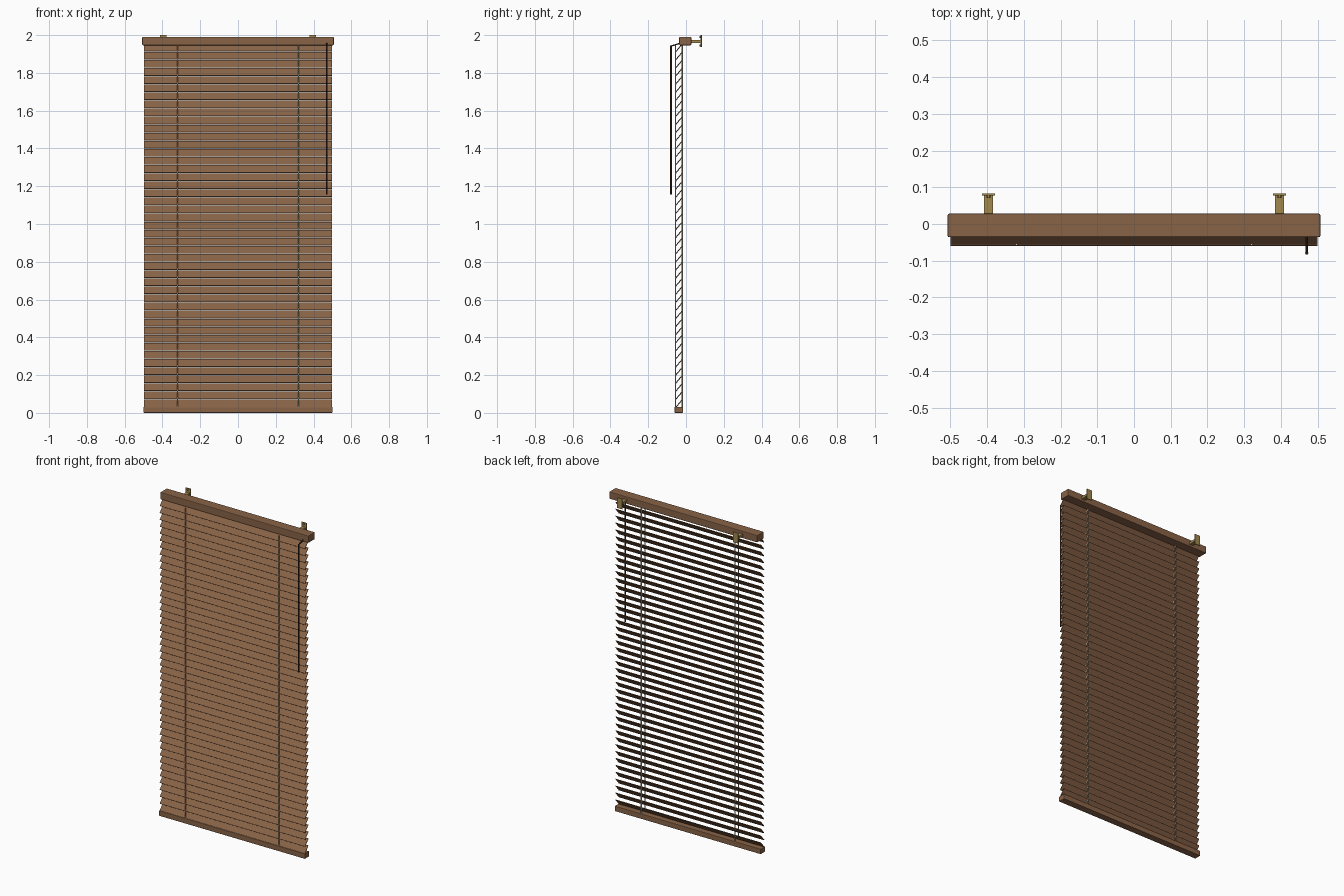
import bpy, math
from mathutils import Vector

if "Cube" in bpy.data.objects:
    bpy.data.objects.remove(bpy.data.objects["Cube"])


def material(name, rgb):
    m = bpy.data.materials.new(name)
    m.diffuse_color = (*rgb, 1)
    m.use_nodes = True
    m.node_tree.nodes["Principled BSDF"].inputs["Base Color"].default_value = m.diffuse_color
    return m


WOOD = material("wood", (0.25, 0.125, 0.063))
DARK = material("dark_wood", (0.05, 0.028, 0.018))
BRASS = material("brass", (0.36, 0.25, 0.08))
CORD = material("cord", (0.62, 0.56, 0.42))


def box(name, center, size, mat, bevel=0.0, tilt=0.0):
    bpy.ops.mesh.primitive_cube_add(size=1, location=center)
    o = bpy.context.object
    o.name = name
    o.scale = size
    bpy.ops.object.transform_apply(location=False, rotation=False, scale=True)
    o.rotation_euler.x = tilt
    o.data.materials.append(mat)
    if bevel:
        b = o.modifiers.new("bevel", 'BEVEL')
        b.width, b.segments = bevel, 2
    return o


def rod(name, a, b, radius, mat, sides=8):
    a, b = Vector(a), Vector(b)
    bpy.ops.mesh.primitive_cylinder_add(vertices=sides, radius=radius,
                                        depth=(b - a).length, location=(a + b) / 2)
    o = bpy.context.object
    o.name = name
    o.rotation_euler = (b - a).to_track_quat('Z', 'Y').to_euler()
    o.data.materials.append(mat)
    bpy.ops.object.shade_smooth_by_angle()
    return o


def repeat(o, count, pitch):
    a = o.modifiers.new("stack", 'ARRAY')
    a.count = count
    a.use_relative_offset = False
    a.use_constant_offset = True
    # offset is in local space, so undo the tilt
    a.constant_offset_displace = o.rotation_euler.to_matrix().inverted() @ Vector((0, 0, pitch))


SLATS, PITCH, Z0 = 45, 0.0428, 0.05
Y, TILT, WIDTH = -0.038, math.radians(50), 0.05

# rails
box("head_rail", (0, -0.004, 1.968), (1.014, 0.064, 0.044), WOOD, 0.004)
box("bottom_rail", (0, Y, 0.016), (1.0, 0.044, 0.032), WOOD, 0.003)

# tilted slats, front edge low
repeat(box("slats", (0, Y, Z0), (0.994, WIDTH, 0.003), WOOD, 0, TILT), SLATS, PITCH)

for s, side in ((-1, "left"), (1, "right")):
    # ladder cords with a rung under every slat
    x = s * 0.32
    for y, end in ((Y - 0.018, "front"), (Y + 0.018, "back")):
        rod(f"{side}_{end}_cord", (x, y, 0.03), (x, y, 1.95), 0.003, CORD)
    dy, dz = 0.018, 0.018 * math.tan(TILT)
    z = Z0 - 0.004
    repeat(rod(f"{side}_rungs", (x, Y - dy, z - dz), (x, Y + dy, z + dz), 0.0015, CORD, 6),
           SLATS, PITCH)

    # wall brackets
    x = s * 0.396
    box(f"{side}_bracket_arm", (x, 0.053, 1.966), (0.025, 0.054, 0.014), BRASS)
    box(f"{side}_bracket_plate", (x, 0.0805, 1.968), (0.036, 0.006, 0.064), BRASS, 0.001)
    for z in (1.945, 1.991):
        rod(f"{side}_bracket_screw", (x, 0.071, z), (x, 0.08, z), 0.005, BRASS, 12)

# tilt wand and its hook
rod("wand_hook", (0.47, -0.03, 1.957), (0.47, -0.079, 1.942), 0.0035, DARK)
rod("wand", (0.47, -0.079, 1.155), (0.47, -0.079, 1.944), 0.0045, DARK, 10)
